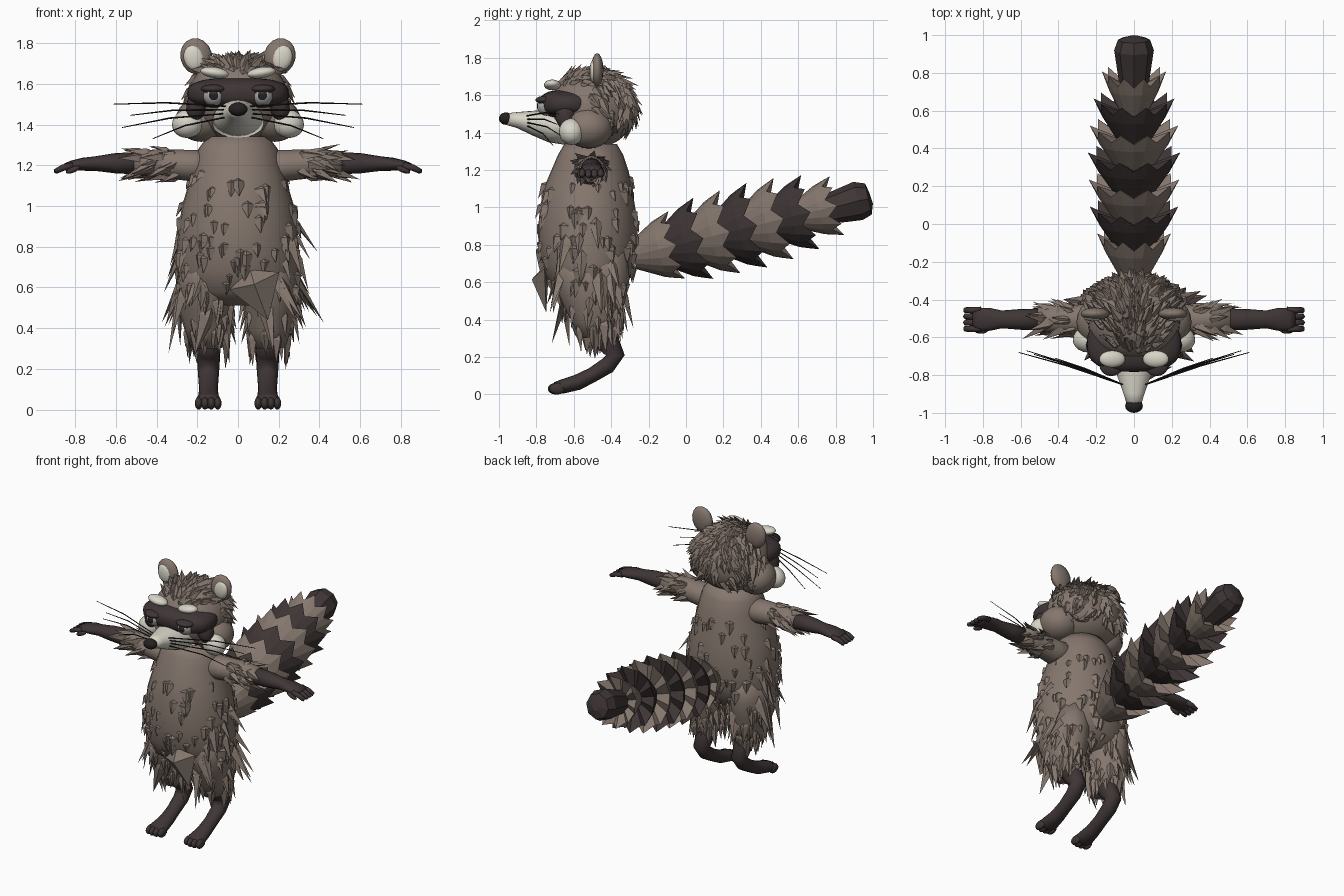
import bpy, bmesh, random
from math import sin, cos, pi, tau
from mathutils import Vector, Matrix
from mathutils.bvhtree import BVHTree

random.seed(7)
if "Cube" in bpy.data.objects:
    bpy.data.objects.remove(bpy.data.objects["Cube"])


def material(name, r, g, b):
    m = bpy.data.materials.new(name)
    m.use_nodes = True
    m.diffuse_color = (r, g, b, 1)
    bsdf = m.node_tree.nodes["Principled BSDF"]
    bsdf.inputs["Base Color"].default_value = (r, g, b, 1)
    bsdf.inputs["Roughness"].default_value = 0.9
    return m


brown = material("fur_brown", .235, .185, .155)
dark = material("fur_dark", .05, .036, .036)
cream = material("fur_cream", .68, .66, .57)
black = material("nose_black", .02, .015, .015)
grey = material("eye_grey", .4, .4, .4)


def finish(name, bm, mats, smooth=True):
    bmesh.ops.recalc_face_normals(bm, faces=bm.faces[:])
    me = bpy.data.meshes.new(name)
    bm.to_mesh(me)
    bm.free()
    ob = bpy.data.objects.new(name, me)
    bpy.context.collection.objects.link(ob)
    for m in mats:
        me.materials.append(m)
    if smooth:
        me.shade_smooth()
    return ob


def loft(name, rings, u, mat, n=16):
    """Tube of elliptical rings (x, y, z, radius along u, other radius)."""
    bm, u = bmesh.new(), Vector(u)
    pts = [Vector(r[:3]) for r in rings]
    loops = []
    for i, r in enumerate(rings):
        t = (pts[min(i + 1, len(pts) - 1)] - pts[max(i - 1, 0)]).normalized()
        v = t.cross(u).normalized()
        loops.append([bm.verts.new(pts[i] + u * r[3] * cos(tau * k / n)
                                   + v * r[4] * sin(tau * k / n)) for k in range(n)])
    for a, b in zip(loops, loops[1:]):
        for k in range(n):
            bm.faces.new((a[k], a[k - 1], b[k - 1], b[k]))
    bm.faces.new(loops[0])
    bm.faces.new(loops[-1])
    return finish(name, bm, [mat])


def ball(name, c, r, mat, power=1, tilt=0, seg=20, rings=12):
    bm = bmesh.new()
    bmesh.ops.create_uvsphere(bm, u_segments=seg, v_segments=rings, radius=1)
    for v in bm.verts:
        p = Vector([(abs(q) ** power) * (1 if q > 0 else -1) * s for q, s in zip(v.co, r)])
        v.co = Matrix.Rotation(tilt, 3, 'Y') @ p + Vector(c)
    return finish(name, bm, [mat])


def tree_of(*obs):
    bm = bmesh.new()
    for o in obs:
        bm.from_mesh(o.data)
    tree = BVHTree.FromBMesh(bm)
    bm.free()
    return tree


def tuft(bm, base, normal, flow, length, width, lift):
    """Flat-sided pointed lock of fur lying along flow."""
    d = (flow - normal * flow.dot(normal)).normalized()
    s = d.cross(normal) * width
    base = base - normal * .008
    a, b = bm.verts.new(base + s), bm.verts.new(base - s)
    up = bm.verts.new(base - d * length * .3)
    ridge = bm.verts.new(base + normal * (width * .55 + .008))
    tip = bm.verts.new(base + d * length + normal * lift * length)
    for f in ((a, ridge, tip), (ridge, b, tip), (up, ridge, a), (up, b, ridge), (a, tip, b), (up, a, b)):
        bm.faces.new(f)


def scatter(bm, tree, n, source, flow, length, width, lift, keep=lambda p: True):
    """Cast rays from source() and grow a tuft where each one lands."""
    for _ in range(n):
        start, aim = source()
        hit, nor, _i, _d = tree.ray_cast(start, (aim - start).normalized())
        if hit and keep(hit):
            if nor.dot(start - aim) < 0:
                nor = -nor
            k = random.uniform(.7, 1.3)
            tuft(bm, hit, nor, flow(hit), length * k, width * k, lift * random.uniform(.5, 1.4))


def around(cx, cy, z0, z1):
    def source():
        a, z = random.uniform(0, tau), random.uniform(z0, z1)
        return Vector((cx + cos(a), cy + sin(a), z)), Vector((cx, cy, z))
    return source


# Torso
torso = loft("torso", [(0, -.51, 1.34, .15, .14), (0, -.51, 1.28, .195, .175), (0, -.51, 1.2, .215, .205),
                       (0, -.52, 1.1, .245, .235), (0, -.525, 1.0, .275, .255), (0, -.525, .9, .29, .265),
                       (0, -.525, .8, .3, .265), (0, -.52, .7, .3, .25), (0, -.51, .6, .285, .215),
                       (0, -.5, .53, .19, .13)], (1, 0, 0), brown, 28)
thighs = []

for side, s in (("left", 1), ("right", -1)):
    # Legs and feet
    thighs.append(loft(side + "_thigh", [(s * .15, -.52, .76, .13, .2), (s * .16, -.5, .6, .14, .2),
                  (s * .16, -.49, .5, .135, .17), (s * .155, -.48, .4, .11, .13),
                  (s * .15, -.47, .31, .09, .1)], (1, 0, 0), brown))
    loft(side + "_lower_leg", [(s * .145, -.47, .37, .065, .07), (s * .145, -.42, .28, .058, .065),
         (s * .145, -.378, .21, .054, .05), (s * .145, -.42, .155, .05, .045), (s * .145, -.5, .105, .046, .04),
         (s * .145, -.58, .065, .05, .042), (s * .146, -.66, .043, .062, .038), (s * .146, -.7, .036, .055, .03)],
         (1, 0, 0), dark)
    for k in range(4):
        ball(f"{side}_toe_{k + 1}", (s * (.1 + .031 * k), -.7 + .008 * abs(k - 1.5), .031),
             (.02, .043, .031), dark, seg=10, rings=8)

    # Arms and hands
    arm = loft(side + "_upper_arm", [(s * .1, -.51, 1.19, .1, .085), (s * .25, -.51, 1.2, .085, .076),
               (s * .4, -.505, 1.21, .072, .068), (s * .51, -.505, 1.21, .064, .06)], (0, 1, 0), brown)
    loft(side + "_forearm", [(s * .46, -.505, 1.21, .058, .056), (s * .6, -.505, 1.21, .055, .05),
         (s * .7, -.505, 1.208, .047, .036), (s * .76, -.505, 1.205, .06, .032),
         (s * .82, -.505, 1.198, .062, .024), (s * .85, -.505, 1.19, .05, .018)], (0, 1, 0), dark)
    for k in range(4):
        y, e = -.555 + .033 * k, .905 - .01 * abs(k - 1.5)
        loft(f"{side}_finger_{k + 1}", [(s * .81, y, 1.197, .018, .018), (s * .86, y, 1.188, .017, .016),
             (s * .895, y, 1.17, .015, .013), (s * e, y, 1.163, .007, .006)], (0, 1, 0), dark, 8)
    ball(side + "_thumb", (s * .81, -.565, 1.178), (.04, .016, .014), dark, tilt=s * .4, seg=10, rings=8)

    # Arm fur
    bm = bmesh.new()

    def arm_source():
        a, x = random.uniform(0, tau), s * random.uniform(.3, .5)
        c = Vector((x, -.505, 1.21))
        return c + Vector((0, cos(a), sin(a) - .3)), c
    scatter(bm, tree_of(arm), 44, arm_source, lambda p: Vector((s, 0, -.45)), .085, .024, .4)
    finish(side + "_arm_fur", bm, [brown], False)

    # Leg fur, longer on the outside
    bm = bmesh.new()
    leg = tree_of(thighs[-1])
    scatter(bm, leg, 50, around(s * .155, -.49, .33, .6), lambda p: Vector((0, 0, -1)), .09, .024, .45)
    scatter(bm, leg, 18, around(s * .155, -.48, .32, .38), lambda p: Vector((0, 0, -1)), .12, .03, .25)
    scatter(bm, leg, 14, around(s * .155, -.5, .45, .65), lambda p: Vector((s * .3, 0, -1)), .17, .035, .5,
            lambda p: p.x * s > .12)
    finish(side + "_leg_fur", bm, [brown], False)

    # Ears
    ball(side + "_ear", (s * .205, -.475, 1.735), (.078, .034, .09), brown, tilt=s * .25, seg=12, rings=8)
    ball(side + "_inner_ear", (s * .217, -.496, 1.728), (.05, .02, .062), cream, tilt=s * .25, seg=12, rings=8)

    # Cheeks and brows
    ball(side + "_jowl", (s * .18, -.52, 1.425), (.125, .13, .11), brown)
    ball(side + "_cheek_patch", (s * .245, -.612, 1.405), (.08, .068, .07), cream, tilt=s * .3)
    ball(side + "_brow", (s * .115, -.715, 1.655), (.07, .045, .027), cream, tilt=s * -.15)

    # Eyes: pupil, eyeball and heavy lid chosen by face position
    bm = bmesh.new()
    c = Vector((s * .12, -.745, 1.542))
    bmesh.ops.create_uvsphere(bm, u_segments=20, v_segments=14, radius=.052,
                              matrix=Matrix.Translation(c) @ Matrix.Rotation(pi / 2, 4, 'X'))
    for f in bm.faces:
        d = f.calc_center_median() - c
        f.material_index = 2 if d.z > .015 else 1 if Vector((d.x, d.z)).length < .021 else 0
    finish(side + "_eye", bm, [grey, black, dark])
    ball(side + "_eyelid", (s * .12, -.75, 1.575), (.062, .055, .022), dark)

    # Whiskers
    for k, (x, y, z) in enumerate(((.61, -.68, 1.5), (.53, -.69, 1.445), (.57, -.67, 1.385), (.42, -.71, 1.33))):
        z0 = 1.49 - .018 * k
        loft(f"{side}_whisker_{k + 1}", [(s * .06, -.85, z0, .004, .004),
             (s * (x + .1) / 2, (y - .82) / 2, (z + z0) / 2 + .012, .004, .004),
             (s * x, y, z, .002, .002)], (0, 0, 1), black, 4)

# Head, mask and muzzle
skull = ball("skull", (0, -.5, 1.525), (.245, .225, .205), brown, .93, seg=32, rings=20)
ball("mask", (0, -.635, 1.553), (.25, .148, .077), dark, .75, seg=32, rings=16)
for s in (1, -1):
    ball(("left" if s > 0 else "right") + "_mask_corner", (s * .2, -.645, 1.5), (.052, .055, .085), dark, tilt=s * -.25)
loft("muzzle", [(0, -.62, 1.42, .135, .088), (0, -.72, 1.437, .115, .09), (0, -.8, 1.45, .09, .07),
                (0, -.9, 1.468, .055, .043), (0, -.965, 1.473, .035, .03)], (1, 0, 0), cream, 20)
ball("nose", (0, -.963, 1.475), (.047, .037, .033), black)

# Head fur: dense on crown and back, swept outwards and back
head_centre = Vector((0, -.5, 1.525))


def head_source():
    d = Vector([random.gauss(0, 1) for _ in range(3)]).normalized()
    return head_centre + d, head_centre


bm = bmesh.new()
scatter(bm, tree_of(skull), 560, head_source,
        lambda p: Vector((p.x * 3, .35, -.35 if p.z < 1.65 else .1)), .075, .026, .38,
        lambda p: p.z > 1.4 and (p.y > -.52 or p.z > 1.655) and p.z - 1.52 > -.55 * (p.y + .5) - .1)
finish("head_fur", bm, [brown], False)

# Body fur in loose bands, plus long locks at the hips
bm = bmesh.new()
body = tree_of(torso, *thighs)
down = lambda p: Vector((0, 0, -1))
for z0, z1, n in ((1.07, 1.17, 26), (.9, 1.02, 30), (.7, .86, 50), (.55, .7, 26)):
    scatter(bm, body, n, around(0, -.52, z0, z1), down, .065, .032, .3)
scatter(bm, body, 34, around(0, -.52, .58, .95), down, .14, .032, .45, lambda p: abs(p.x) > .22)
tuft(bm, Vector((.08, -.755, .63)), Vector((0, -.95, -.2)).normalized(), Vector((.35, 0, -1)), .2, .13, .2)
finish("body_fur", bm, [brown], False)

# Tail: flared, jagged rings nested along a rising axis
axis = Vector((0, .97, .24)).normalized()
across = axis.cross(Vector((1, 0, 0)))
for k, r in enumerate((.195, .235, .24, .245, .235, .215, .17)):
    rim = Vector((0, -.05 + .143 * k, .8 + .035 * k))
    bm, loops = bmesh.new(), []
    n = 20
    for back, rad in ((.24, .38), (.1, .78), (0, 1)):
        loop = []
        for i in range(n):
            inner = back == 0 and i % 2
            radius = r * rad * (.86 if inner else 1)
            p = rim - axis * (back + (.055 if inner else 0))
            a = tau * i / n
            loop.append(bm.verts.new(p + (Vector((cos(a), 0, 0)) + across * sin(a)) * radius))
        loops.append(loop)
    for a, b in zip(loops, loops[1:]):
        for i in range(n):
            bm.faces.new((a[i], a[i - 1], b[i - 1], b[i]))
    hub = bm.verts.new(rim - axis * .1)
    for i in range(n):
        bm.faces.new((loops[-1][i - 1], loops[-1][i], hub))
    finish(f"tail_ring_{k + 1}", bm, [dark if k % 2 else brown], False)
tip = loft("tail_tip", [(0, .72, .98, .075, .075), (0, .92, 1.035, .105, .105), (0, .975, 1.045, .085, .085),
                        (0, .99, 1.05, .03, .03)], (1, 0, 0), dark, 8)
tip.data.shade_flat()
